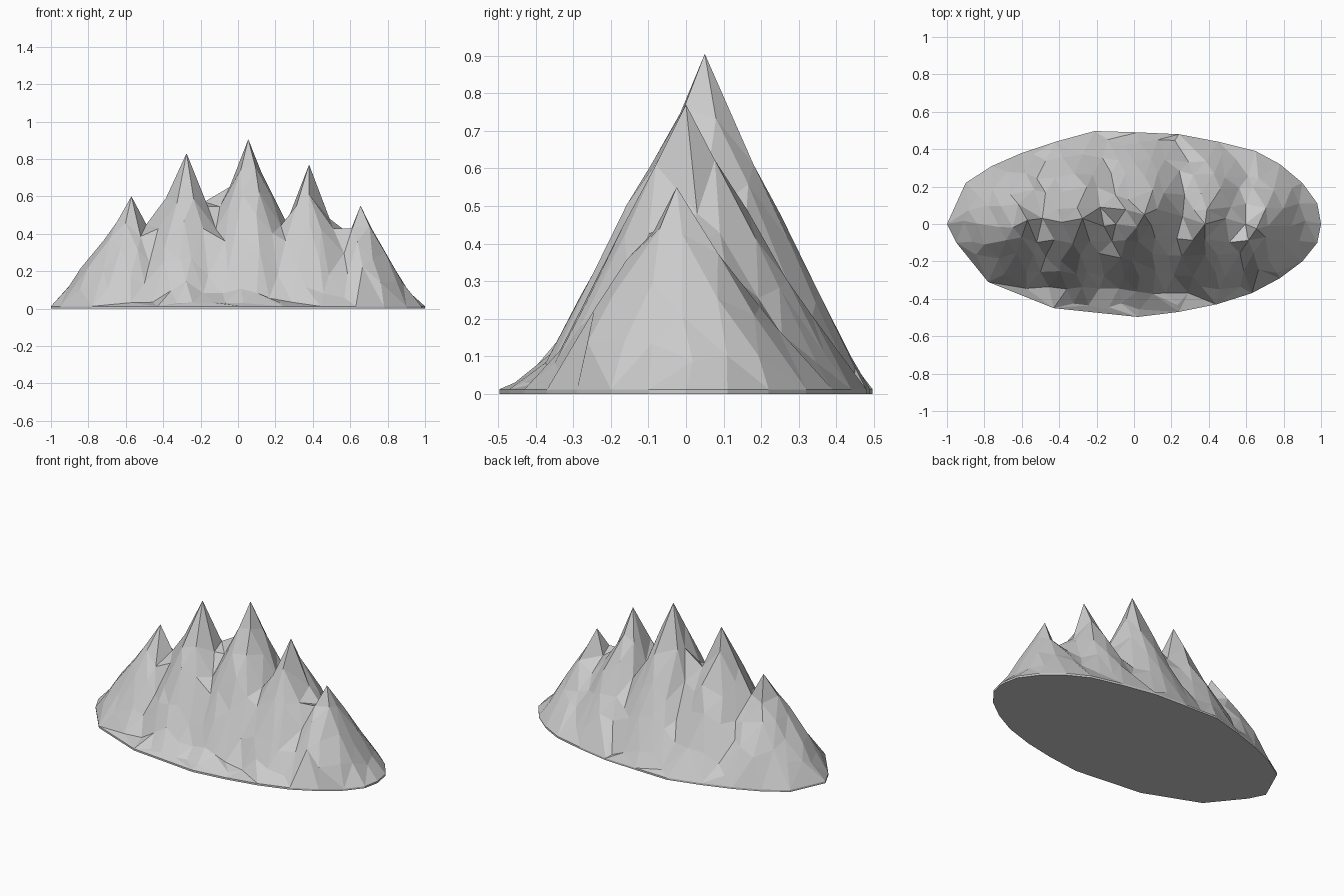
import bpy, bmesh, math, random
from mathutils import Vector
from mathutils.geometry import delaunay_2d_cdt

if "Cube" in bpy.data.objects:
    bpy.data.objects.remove(bpy.data.objects["Cube"])

random.seed(7)
RIM = 0.012

# Base outline, seen from the top
outline = [(-1, 0), (-0.95, -0.1), (-0.78, -0.31), (-0.43, -0.45), (0.02, -0.497),
           (0.24, -0.47), (0.44, -0.43), (0.63, -0.37), (0.78, -0.29), (0.9, -0.2),
           (0.98, -0.1), (1, 0), (0.98, 0.11), (0.9, 0.22), (0.78, 0.32), (0.65, 0.39),
           (0.45, 0.44), (0.24, 0.48), (0.02, 0.49), (-0.21, 0.497), (-0.42, 0.44),
           (-0.6, 0.38), (-0.76, 0.31), (-0.9, 0.22)]

# Peaks: x, y, height, reach to left, right, front, back
peaks = [(-0.57, 0.02, 0.60, 0.41, 0.33, 0.38, 0.40),
         (-0.275, 0.03, 0.83, 0.38, 0.33, 0.44, 0.44),
         (0.055, 0.05, 0.905, 0.38, 0.40, 0.47, 0.44),
         (0.38, 0.0, 0.77, 0.36, 0.36, 0.40, 0.45),
         (0.655, -0.025, 0.55, 0.30, 0.31, 0.37, 0.40)]

# Saddles and shoulders along the ridge
ridge = [(-0.49, 0.03, 0.45), (-0.41, 0.08, 0.53), (-0.18, 0.09, 0.57),
         (-0.03, 0.13, 0.66), (0.10, 0.18, 0.61), (0.26, 0.04, 0.46),
         (0.38, -0.08, 0.61), (0.49, 0.03, 0.48), (0.595, 0.0, 0.40)]


def height(x, y):
    """Highest of the overlapping lopsided cones."""
    z = 0.03
    for px, py, h, l, r, f, b in peaks:
        dx, dy = x - px, y - py
        d = math.hypot(dx / (l if dx < 0 else r), dy / (f if dy < 0 else b))
        z = max(z, h * (1 - d))
    return z


# Points: outline, summits, saddles, then a jittered grid over the slopes
pts = [(x, y, RIM) for x, y in outline] + [p[:3] for p in peaks] + ridge
fixed = pts[len(outline):]
for j in range(-5, 6):
    for i in range(-10, 11):
        x = (i + 0.5 * (j % 2)) * 0.092 + random.uniform(-0.025, 0.025)
        y = j * 0.088 + random.uniform(-0.022, 0.022)
        if math.hypot(x / 0.95, y / 0.46) > 1:
            continue
        if any(math.hypot(x - p[0], y - p[1]) < 0.055 for p in fixed):
            continue
        z = height(x, y)
        pts.append((x, y, z + random.uniform(-0.015, 0.015) * min(1, z * 5)))

# Faceted slopes
n = len(outline)
co, _, tris, origin, _, _ = delaunay_2d_cdt(
    [Vector(p[:2]) for p in pts], [], [list(range(n))], 1, 1e-5)
bm = bmesh.new()
verts = []
for c, o in zip(co, origin):
    verts.append(bm.verts.new((c.x, c.y, pts[o[0]][2] if o else RIM)))
for t in tris:
    bm.faces.new([verts[k] for k in t])

# Thin rim and flat underside
edges = [e for e in bm.edges if e.is_boundary]
new = bmesh.ops.extrude_edge_only(bm, edges=edges)["geom"]
for v in new:
    if isinstance(v, bmesh.types.BMVert):
        v.co.z = 0
bmesh.ops.contextual_create(bm, geom=[e for e in bm.edges if e.is_boundary])
bmesh.ops.recalc_face_normals(bm, faces=bm.faces)

mesh = bpy.data.meshes.new("mountain_range")
bm.to_mesh(mesh)
bm.free()
obj = bpy.data.objects.new("mountain_range", mesh)
bpy.context.collection.objects.link(obj)
